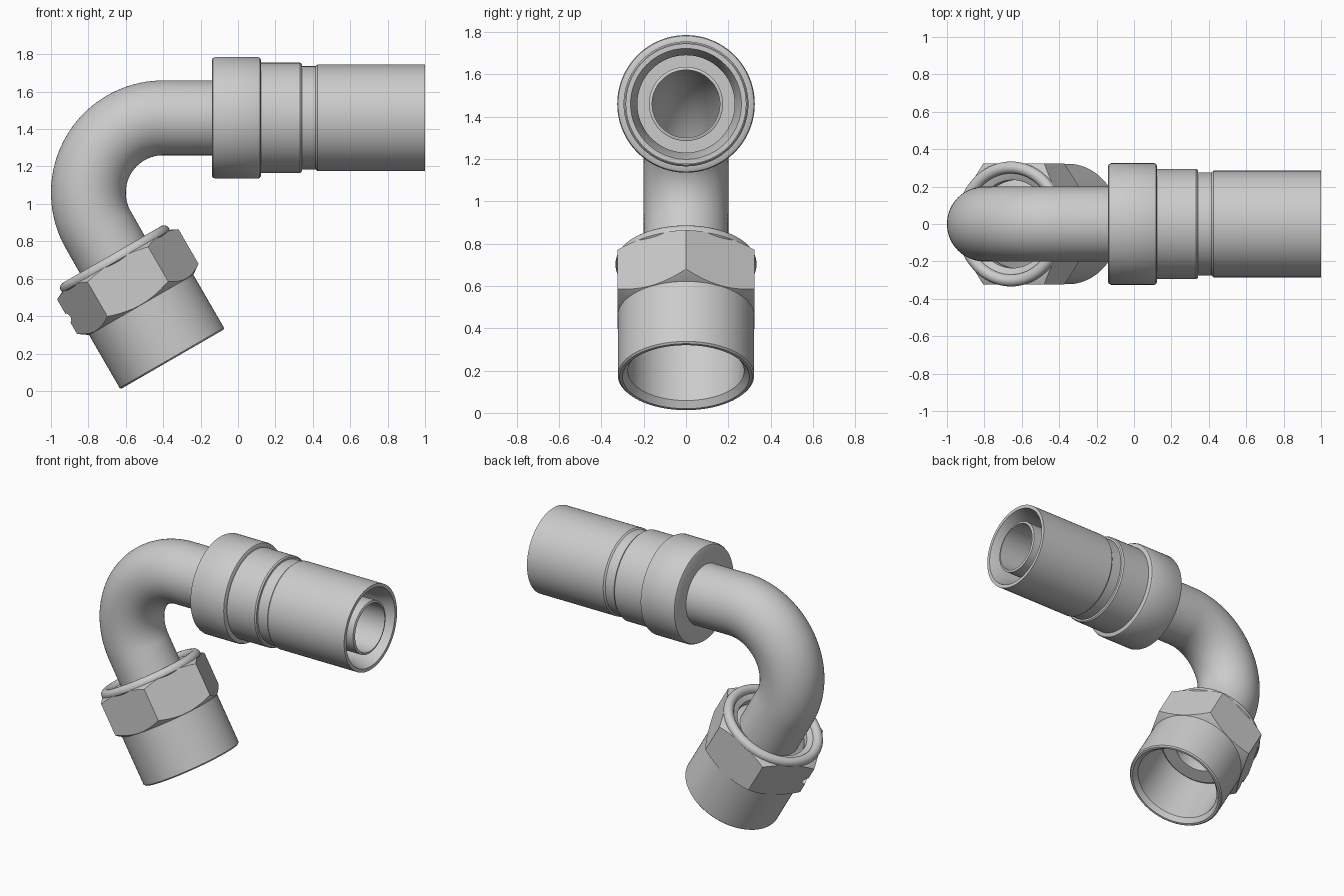
import bpy, bmesh
from math import sin, cos, pi, radians
from mathutils import Vector, Matrix

if "Cube" in bpy.data.objects:
    bpy.data.objects.remove(bpy.data.objects["Cube"])

SEG = 96
AXIS_Z = 1.46                                   # height of the sleeve axis
BEND = Vector((-0.40, 0, 1.06))                 # centre of the elbow
R_BEND = 0.40
DOWN = Vector((0.5, 0, -0.866))                 # direction of the lower leg
MOUTH = Vector((-0.35, 0, 0.17))                # centre of the nut mouth
NUT = Matrix.Translation(MOUTH) @ Matrix.Rotation(radians(-30), 4, 'Y')
SLEEVE = Matrix.Translation((0, 0, AXIS_Z)) @ Matrix.Rotation(pi / 2, 4, 'Y')


def finish(name, bm):
    bmesh.ops.recalc_face_normals(bm, faces=bm.faces)
    me = bpy.data.meshes.new(name)
    bm.to_mesh(me)
    bm.free()
    ob = bpy.data.objects.new(name, me)
    bpy.context.collection.objects.link(ob)
    return ob


def smooth(ob):
    bpy.ops.object.select_all(action='DESELECT')
    bpy.context.view_layer.objects.active = ob
    ob.select_set(True)
    bpy.ops.object.shade_smooth_by_angle(angle=radians(28))


def bridge(bm, rings):
    """Join a closed series of rings with quads."""
    for a, b in zip(rings, rings[1:] + rings[:1]):
        for i in range(len(a)):
            j = (i + 1) % len(a)
            bm.faces.new((a[i], a[j], b[j], b[i]))


def lathe(name, profile, matrix):
    """Revolve a closed (radius, height) profile about local z."""
    bm = bmesh.new()
    bridge(bm, [[bm.verts.new(matrix @ Vector((r * cos(2 * pi * i / SEG), r * sin(2 * pi * i / SEG), h)))
                 for i in range(SEG)] for r, h in profile])
    return finish(name, bm)


def boolean(ob, cutter, operation):
    cutter.hide_render = True
    mod = ob.modifiers.new("cut", 'BOOLEAN')
    mod.object, mod.operation, mod.solver = cutter, operation, 'EXACT'
    bpy.context.view_layer.objects.active = ob
    bpy.ops.object.modifier_apply(modifier=mod.name)
    bpy.data.objects.remove(cutter)


def prism(name, sides, radius, depth, matrix):
    bm = bmesh.new()
    bmesh.ops.create_cone(bm, cap_ends=True, segments=sides, radius1=radius,
                          radius2=radius, depth=depth, matrix=matrix)
    return finish(name, bm)


# Bent tube: stations are (centre, outward in-plane direction, outer radius)
up = Vector((0, 0, 1))
stations = [(Vector((x, 0, AXIS_Z)), up, r)
            for x, r in ((0.995, 0.165), (0.99, 0.175), (0.45, 0.175), (0.10, 0.2), (-0.15, 0.2))]
for k in range(41):
    a = radians(90 + 3 * k)
    d = Vector((cos(a), 0, sin(a)))
    stations.append((BEND + d * R_BEND, d, 0.2))
# Seat head inside the nut
for s, r in ((0.56, 0.2), (0.53, 0.272), (0.40, 0.272), (0.385, 0.255)):
    stations.append((MOUTH - DOWN * s, stations[-1][1], r))
bm = bmesh.new()
side = Vector((0, 1, 0))


def ring(p, d, r):
    return [bm.verts.new(p + d * r * cos(2 * pi * i / SEG) + side * r * sin(2 * pi * i / SEG))
            for i in range(SEG)]


outer = [ring(p, d, r) for p, d, r in stations]
inner = [ring(p, d, 0.16) for p, d, r in reversed(stations)]
bridge(bm, outer + inner)
smooth(finish("bent_tube", bm))

# Stepped hose sleeve with open end
smooth(lathe("hose_sleeve", [
    (0.17, -0.14), (0.308, -0.14), (0.319, -0.135), (0.325, -0.122),
    (0.325, 0.108), (0.321, 0.117), (0.312, 0.122), (0.295, 0.124),
    (0.295, 0.332), (0.288, 0.341), (0.276, 0.343), (0.276, 0.415),
    (0.285, 0.425), (0.285, 1.0), (0.262, 1.0), (0.23, 0.90),
    (0.23, 0.50), (0.17, 0.50)], SLEEVE))

# Round nut body with rolled bead at the top
bead = [(0.302 + 0.032 * cos(a), 0.615 + 0.032 * sin(a))
        for a in (radians(-20 + 20 * k) for k in range(11))]
smooth(lathe("nut_body", [
    (0.275, 0.03), (0.30, 0.0), (0.314, 0.0), (0.322, 0.008), (0.322, 0.595)] + bead + [
    (0.255, 0.61), (0.235, 0.60), (0.235, 0.56), (0.275, 0.54)], NUT))

# Hexagon of the nut, corners trimmed by cones
hexa = prism("nut_hexagon", 6, 0.375, 0.30, NUT @ Matrix.Translation((0, 0, 0.47))
             @ Matrix.Rotation(pi / 2, 4, 'Z'))
# keep corners in the plane of the bend
corner = max(((NUT.inverted() @ v.co) for v in hexa.data.vertices), key=lambda c: abs(c.x))
if abs(corner.x) < 0.36:
    hexa.data.transform(NUT @ Matrix.Rotation(pi / 6, 4, 'Z') @ NUT.inverted())
trim = lathe("trim_cutter", [(0.30, 0.325), (0.315, 0.33), (0.385, 0.379), (0.385, 0.58),
                             (0.325, 0.61), (0.30, 0.61)], NUT)
boolean(hexa, trim, 'INTERSECT')

# Small wire hole in the rear corner
hole = prism("hole_cutter", 24, 0.026, 0.10, NUT @ Matrix.Translation((-0.39, 0, 0.47))
             @ Matrix.Rotation(pi / 2, 4, 'Y'))
boolean(hexa, hole, 'DIFFERENCE')
smooth(hexa)
